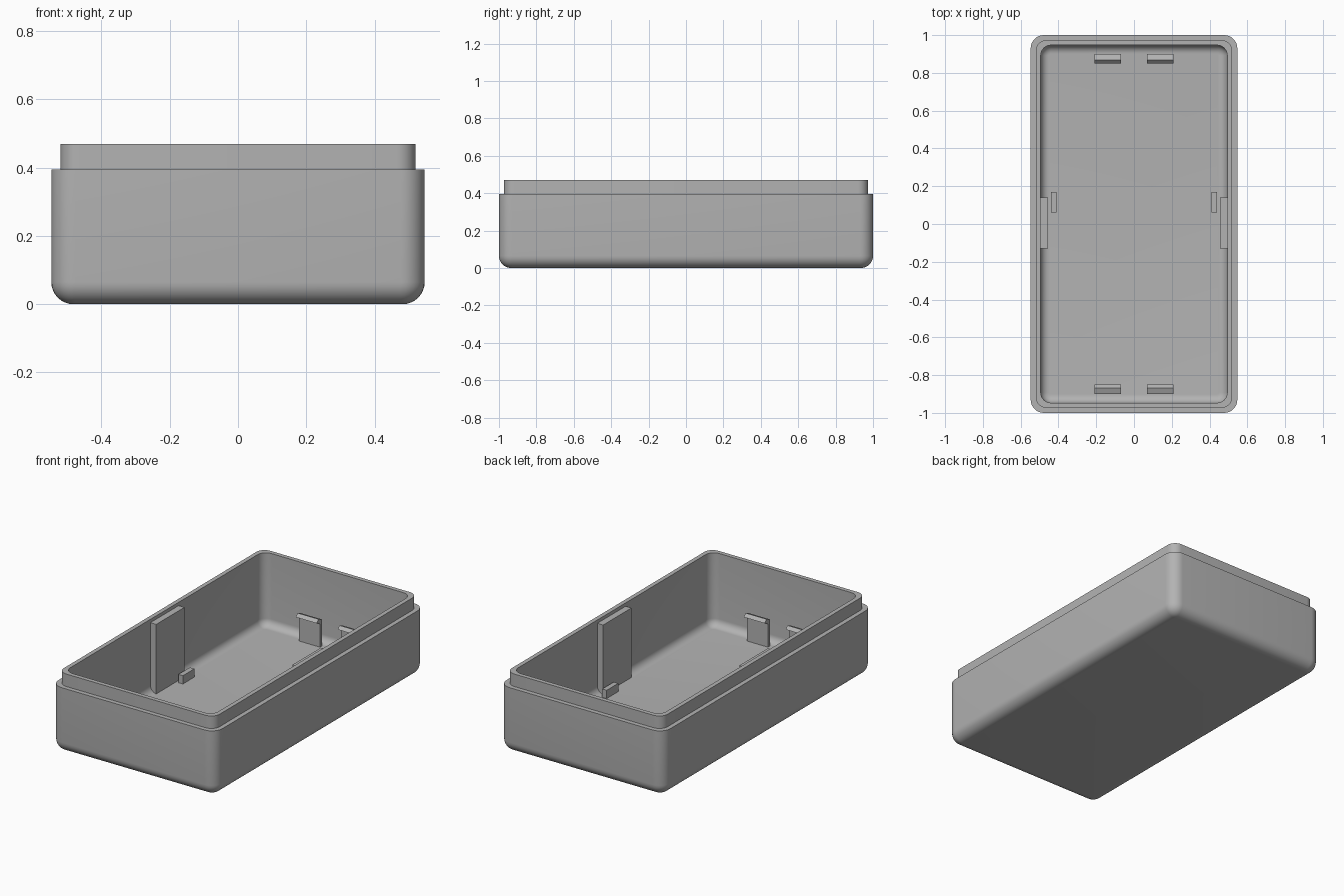
import bpy, bmesh
from math import sin, cos, pi, radians

cube = bpy.data.objects.get("Cube")
if cube:
    bpy.data.objects.remove(cube, do_unlink=True)

HALF_X, HALF_Y = 0.547, 1.0
LIP, WALL = 0.027, 0.053      # insets of the lip and of the inner wall
FLOOR, SHOULDER, TOP = 0.03, 0.395, 0.47
STEPS = 8

grey = bpy.data.materials.new("plain grey")
grey.use_nodes = True
grey.diffuse_color = (0.45, 0.45, 0.45, 1)
grey.node_tree.nodes["Principled BSDF"].inputs["Base Color"].default_value = grey.diffuse_color


def add_object(name, bm):
    bmesh.ops.recalc_face_normals(bm, faces=bm.faces)
    mesh = bpy.data.meshes.new(name)
    bm.to_mesh(mesh)
    bm.free()
    mesh.materials.append(grey)
    obj = bpy.data.objects.new(name, mesh)
    bpy.context.collection.objects.link(obj)
    return obj


def rounded_ring(bm, inset, radius, z):
    """Rounded rectangle of vertices, inset from the outer wall."""
    cx, cy = HALF_X - inset - radius, HALF_Y - inset - radius
    ring = []
    for k, (sx, sy) in enumerate([(1, 1), (-1, 1), (-1, -1), (1, -1)]):
        for i in range(STEPS + 1):
            a = (k + i / STEPS) * pi / 2
            ring.append(bm.verts.new((sx * cx + radius * cos(a), sy * cy + radius * sin(a), z)))
    return ring


def fillet(base_inset, corner, radius, z):
    """Ring settings for a rounded bottom edge, from the floor upwards."""
    out = []
    for i in range(STEPS + 1):
        a = i / STEPS * pi / 2
        d = radius * (1 - sin(a))
        out.append((base_inset + d, corner - d, z + radius * (1 - cos(a))))
    return out


def prism(name, profile, x0, x1):
    """Extrude a (y, z) profile along x."""
    bm = bmesh.new()
    face = bm.faces.new([bm.verts.new((x0, y, z)) for y, z in profile])
    new = bmesh.ops.extrude_face_region(bm, geom=[face])["geom"]
    bmesh.ops.translate(bm, vec=(x1 - x0, 0, 0),
                        verts=[v for v in new if isinstance(v, bmesh.types.BMVert)])
    return add_object(name, bm)


def box(name, x0, x1, y0, y1, z0, z1):
    return prism(name, [(y0, z0), (y1, z0), (y1, z1), (y0, z1)], x0, x1)


# Hollow case: outer skin, stepped lip, inner skin
bm = bmesh.new()
settings = fillet(0, 0.07, 0.065, 0)
settings += [(0, 0.07, SHOULDER), (LIP, 0.055, SHOULDER), (LIP, 0.055, TOP), (WALL, 0.055, TOP)]
settings += reversed(fillet(WALL, 0.055, 0.045, FLOOR))
rings = [rounded_ring(bm, *s) for s in settings]
for low, high in zip(rings, rings[1:]):
    for i in range(len(low)):
        j = (i + 1) % len(low)
        bm.faces.new((low[i], low[j], high[j], high[i]))
bm.faces.new(rings[0])
bm.faces.new(rings[-1])
case = add_object("case", bm)
bpy.context.view_layer.objects.active = case
case.select_set(True)
bpy.ops.object.shade_smooth_by_angle(angle=radians(35))
case.select_set(False)

# Tall side plates and small stop blocks on both long walls
for side, s in (("left", 1), ("right", -1)):
    box(side + "_plate", s * 0.455, s * 0.5, -0.13, 0.14, FLOOR - 0.005, 0.45)
    box(side + "_stop", s * 0.41, s * 0.44, 0.06, 0.17, FLOOR - 0.005, 0.08)

# Hooked clips at both ends
hook = [(0.90, FLOOR - 0.005), (0.90, 0.19), (0.868, 0.203), (0.85, 0.185),
        (0.88, 0.17), (0.88, FLOOR - 0.005)]
for end, sy in (("back", 1), ("front", -1)):
    for side, sx in (("left", 1), ("right", -1)):
        prism(f"{end}_{side}_clip", [(sy * y, z) for y, z in hook], sx * 0.07, sx * 0.21)
